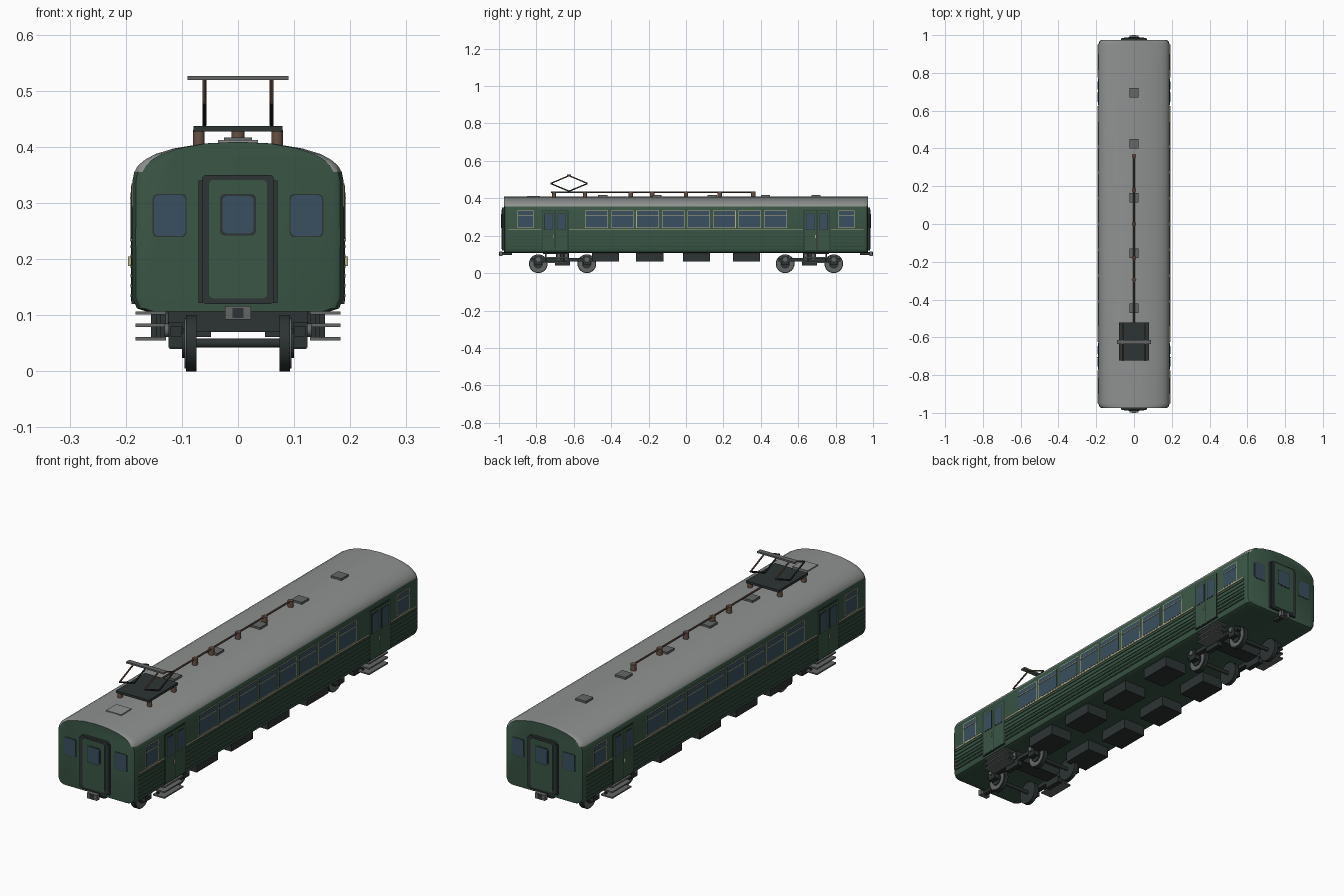
import bpy, bmesh, math
from mathutils import Matrix, Vector

if "Cube" in bpy.data.objects:
    bpy.data.objects.remove(bpy.data.objects["Cube"])


def material(name, rgb):
    m = bpy.data.materials.new(name)
    m.diffuse_color = (*rgb, 1)
    m.use_nodes = True
    m.node_tree.nodes["Principled BSDF"].inputs["Base Color"].default_value = m.diffuse_color
    return m


GREEN = material("body green", (0.042, 0.092, 0.060))
ROOF = material("roof grey", (0.27, 0.285, 0.275))
DARK = material("underframe dark", (0.026, 0.034, 0.033))
GLASS = material("window blue", (0.042, 0.080, 0.115))
CREAM = material("trim cream", (0.50, 0.46, 0.27))
BROWN = material("insulator brown", (0.14, 0.082, 0.058))
STEEL = material("steel grey", (0.125, 0.135, 0.132))

parts = {}   # part name -> (bmesh, material)


def part(name, mat):
    if name not in parts:
        parts[name] = (bmesh.new(), mat)
    return parts[name][0]


def box(name, mat, x, y, z):
    """Box from (min, max) ranges."""
    c = [(a + b) / 2 for a, b in (x, y, z)]
    d = [abs(b - a) for a, b in (x, y, z)]
    bmesh.ops.create_cube(part(name, mat), size=1,
                          matrix=Matrix.Translation(c) @ Matrix.Diagonal((*d, 1)))


def rod(name, mat, a, b, r, n=12):
    """Cylinder between two points."""
    a, b = Vector(a), Vector(b)
    rot = (b - a).to_track_quat('Z', 'Y').to_matrix().to_4x4()
    bmesh.ops.create_cone(part(name, mat), cap_ends=True, segments=n, radius1=r, radius2=r,
                          depth=(b - a).length, matrix=Matrix.Translation((a + b) / 2) @ rot)


def panel(name, mat, x, z, y0, y1, r=0.008):
    """Rounded upright panel on an end wall, between depths y0 and y1."""
    bm = part(name, mat)
    ring = []
    for cx, cz, a0 in ((x[1], z[1], 0), (x[0], z[1], 90), (x[0], z[0], 180), (x[1], z[0], 270)):
        ox = cx - r if cx == x[1] else cx + r
        oz = cz - r if cz == z[1] else cz + r
        for k in range(4):
            a = math.radians(a0 + 30 * k)
            ring.append((ox + r * math.cos(a), oz + r * math.sin(a)))
    rows = [[bm.verts.new((px, y, pz)) for px, pz in ring] for y in (y0, y1)]
    n = len(ring)
    for i in range(n):
        j = (i + 1) % n
        bm.faces.new((rows[0][i], rows[0][j], rows[1][j], rows[1][i]))
    bm.faces.new(rows[0])
    bm.faces.new(rows[1])


# Body shell: one cross-section lofted along the car, narrowing at the ends
half = [(0.165, 0.107), (0.180, 0.112), (0.188, 0.130), (0.189, 0.24), (0.188, 0.340), (0.185, 0.355),
        (0.178, 0.367), (0.166, 0.377), (0.148, 0.387), (0.115, 0.397), (0.062, 0.406), (0, 0.409)]
outline = half + [(-x, z) for x, z in reversed(half[:-1])]
bm = bmesh.new()
rows = []
for y, k in ((-0.973, 0.92), (-0.968, 0.965), (-0.95, 1), (0.95, 1), (0.968, 0.965), (0.973, 0.92)):
    rows.append([bm.verts.new((x * k, y, z)) for x, z in outline])
n = len(outline)
for ra, rb in zip(rows, rows[1:]):
    for i in range(n):
        j = (i + 1) % n
        f = bm.faces.new((ra[i], ra[j], rb[j], rb[i]))
        f.material_index = int(f.calc_center_median().z > 0.352)
bm.faces.new(rows[0])
bm.faces.new(rows[-1])
bmesh.ops.recalc_face_normals(bm, faces=bm.faces)
mesh = bpy.data.meshes.new("body_shell")
bm.to_mesh(mesh)
bm.free()
mesh.materials.append(GREEN)
mesh.materials.append(ROOF)
bpy.context.collection.objects.link(bpy.data.objects.new("body_shell", mesh))

DOORS = (-0.70, 0.70)
for s in (-1, 1):
    def side(depth, start=0.18):
        return (s * start, s * depth)

    # Side windows with trim and a sash bar
    windows = [(sg * c, 0.058) for c in (0.068, 0.205, 0.341, 0.478) for sg in (-1, 1)]
    windows += [(-0.858, 0.040), (0.858, 0.040)]
    for y, w in windows:
        box("window_trim", CREAM, side(0.1895), (y - w - 0.003, y + w + 0.003), (0.240, 0.334))
        box("window_glass", GLASS, side(0.1905), (y - w, y + w), (0.243, 0.331))
        box("sash_bar", CREAM, side(0.1925), (y - w, y + w), (0.307, 0.310))

    # Belt stripe and horizontal ribs between the doors
    for y in ((-0.95, -0.775), (-0.625, 0.625), (0.775, 0.95)):
        box("belt_stripe", CREAM, side(0.1925), y, (0.232, 0.237))
        for i in range(6):
            z = 0.132 + i * 0.0175
            box("side_ribs", GREEN, side(0.192), y, (z, z + 0.006))

    # Double doors with glazed leaves, handle and steps
    for d in DOORS:
        box("door_frame", DARK, side(0.1895), (d - 0.071, d + 0.071), (0.120, 0.335))
        for t in (-1, 1):
            c = d + t * 0.034
            box("door_leaf", GREEN, side(0.1905), (c - 0.032, c + 0.032), (0.124, 0.331))
            box("door_glass_rim", DARK, side(0.1912), (c - 0.024, c + 0.024), (0.231, 0.319))
            box("door_glass", GLASS, side(0.192), (c - 0.021, c + 0.021), (0.234, 0.316))
        box("door_handle", CREAM, side(0.196), (d - 0.009, d - 0.005), (0.188, 0.205))
        for z in (0.058, 0.082, 0.104):
            box("door_steps", STEEL, side(0.183, 0.128), (d - 0.065, d + 0.065), (z - 0.003, z + 0.003))
        for t in (-0.05, 0.05):
            box("step_hanger", DARK, side(0.146, 0.138), (d + t - 0.004, d + t + 0.004), (0.058, 0.11))

    # Underfloor equipment boxes
    for y in (-0.43, -0.193, 0.056, 0.323):
        box("equipment_box", DARK, side(0.155, 0.048), (y - 0.073, y + 0.073), (0.061, 0.112))

    # End walls: windows, gangway door and coupler
    def end(a, b):
        return (s * a, s * b)

    for c in (-0.122, 0.122):
        panel("end_window_rim", DARK, (c - 0.030, c + 0.030), (0.239, 0.316), *end(0.965, 0.974))
        panel("end_window", GLASS, (c - 0.028, c + 0.028), (0.241, 0.314), *end(0.965, 0.975))
    panel("gangway_frame", DARK, (-0.064, 0.064), (0.120, 0.350), *end(0.965, 0.985))
    panel("gangway_door", GREEN, (-0.052, 0.052), (0.130, 0.341), *end(0.965, 0.987))
    panel("gangway_window_rim", DARK, (-0.032, 0.032), (0.242, 0.316), *end(0.965, 0.988))
    panel("gangway_window", GLASS, (-0.028, 0.028), (0.246, 0.312), *end(0.965, 0.989))
    for t in (-1, 1):
        box("gangway_wing", DARK, (t * 0.062, t * 0.070), end(0.965, 0.982), (0.122, 0.340))
    box("coupler_shank", DARK, (-0.010, 0.010), end(0.93, 0.985), (0.096, 0.112))
    box("coupler_head", STEEL, (-0.023, 0.023), end(0.980, 0.998), (0.092, 0.116))
    box("coupler_face", DARK, (-0.010, 0.010), end(0.99, 1.0), (0.095, 0.113))

# Bogies
for c in (-0.66, 0.66):
    box("bogie_bolster", DARK, (-0.125, 0.125), (c - 0.035, c + 0.035), (0.070, 0.108))
    for s in (-1, 1):
        box("bogie_side_frame", DARK, (s * 0.100, s * 0.120), (c - 0.165, c + 0.165), (0.062, 0.080))
        box("bogie_spring_plank", DARK, (s * 0.100, s * 0.122), (c - 0.04, c + 0.04), (0.040, 0.070))
        for t in (-0.02, 0.02):
            rod("bolster_spring", STEEL, (s * 0.118, c + t, 0.072), (s * 0.118, c + t, 0.104), 0.011)
    for t in (-0.13, 0.13):
        y = c + t
        rod("axle", DARK, (-0.1, y, 0.050), (0.1, y, 0.050), 0.008)
        for s in (-1, 1):
            rod("wheel", DARK, (s * 0.074, y, 0.050), (s * 0.093, y, 0.050), 0.050, 28)
            rod("wheel_face", STEEL, (s * 0.09, y, 0.050), (s * 0.095, y, 0.050), 0.045, 28)
            rod("wheel_hub", DARK, (s * 0.09, y, 0.050), (s * 0.100, y, 0.050), 0.026, 20)
            box("axle_box", DARK, (s * 0.098, s * 0.124), (y - 0.02, y + 0.02), (0.042, 0.088))
            rod("axle_box_cap", STEEL, (s * 0.12, y, 0.073), (s * 0.131, y, 0.073), 0.012)

# Roof ventilators and hatch
for y in (0.695, 0.425, 0.14, -0.155, -0.445):
    box("roof_vent", STEEL, (-0.025, 0.025), (y - 0.025, y + 0.025), (0.400, 0.417))
box("roof_hatch", ROOF, (-0.036, 0.036), (-0.85, -0.78), (0.400, 0.412))

# Power line along the roof
for y in (0.36, 0.18, 0.0, -0.18, -0.295):
    rod("line_insulator", BROWN, (0, y, 0.400), (0, y, 0.436), 0.012)
rod("power_line", BROWN, (0, 0.36, 0.433), (0, -0.53, 0.433), 0.004, 8)

# Pantograph
box("pantograph_base", DARK, (-0.079, 0.079), (-0.722, -0.522), (0.427, 0.437))
for s in (-1, 1):
    for y in (-0.705, -0.54):
        rod("pantograph_insulator", BROWN, (s * 0.070, y, 0.395), (s * 0.070, y, 0.430), 0.0105)
    x = s * 0.060
    for knee in (-0.724, -0.526):
        rod("lower_arm", DARK, (x, -0.625, 0.438), (x, knee, 0.479), 0.0035, 8)
        rod("upper_arm", BROWN, (x, knee, 0.479), (x, -0.625, 0.521), 0.0035, 8)
box("collector_head", STEEL, (-0.09, 0.09), (-0.636, -0.614), (0.519, 0.526))

# Turn each part into an object
for name, (bm, mat) in parts.items():
    bmesh.ops.recalc_face_normals(bm, faces=bm.faces)
    mesh = bpy.data.meshes.new(name)
    bm.to_mesh(mesh)
    bm.free()
    mesh.materials.append(mat)
    bpy.context.collection.objects.link(bpy.data.objects.new(name, mesh))

for ob in bpy.context.collection.objects:
    ob.select_set(True)
    bpy.context.view_layer.objects.active = ob
bpy.ops.object.shade_smooth_by_angle(angle=math.radians(35))
